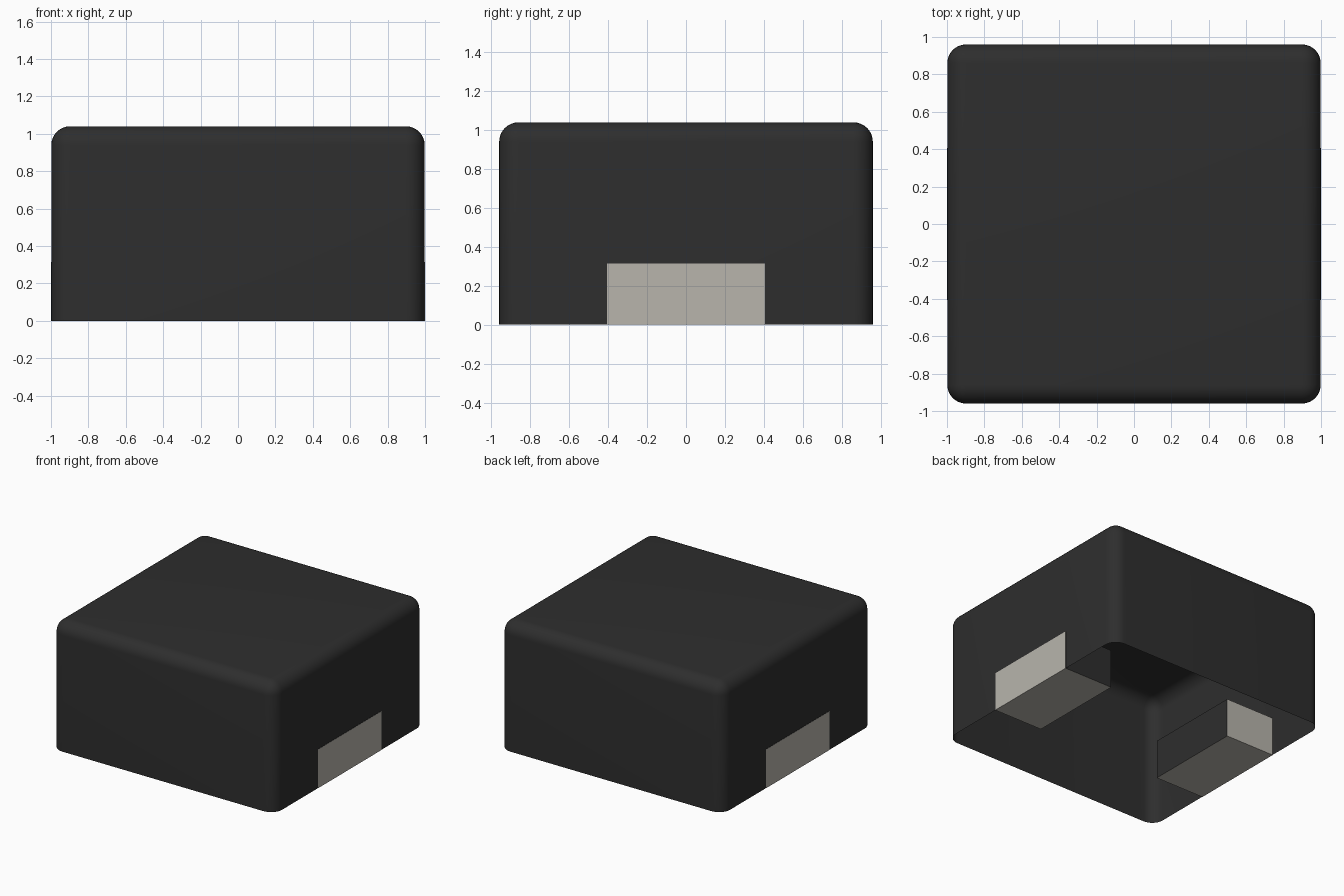
import bpy
import bmesh
from mathutils import Matrix, Vector

default = bpy.data.objects.get("Cube")
if default:
    bpy.data.objects.remove(default, do_unlink=True)

HALF_X, HALF_Y, HEIGHT, RADIUS = 0.998, 0.96, 1.04, 0.1
PAD_DEPTH, PAD_WIDTH, PAD_HEIGHT = 0.44, 0.81, 0.315


def make_material(name, rgb, roughness):
    mat = bpy.data.materials.new(name)
    mat.use_nodes = True
    mat.diffuse_color = (*rgb, 1)
    shader = mat.node_tree.nodes["Principled BSDF"]
    shader.inputs["Base Color"].default_value = (*rgb, 1)
    shader.inputs["Roughness"].default_value = roughness
    return mat


dark = make_material("dark_grey_casing", (0.027, 0.027, 0.027), 0.6)
metal = make_material("pale_metal", (0.48, 0.46, 0.415), 0.5)


def box(bm, size, centre):
    matrix = Matrix.Translation(centre) @ Matrix.Diagonal((*size, 1))
    bmesh.ops.create_cube(bm, size=1, matrix=matrix)
    bm.normal_update()


def finish(bm, name, materials):
    mesh = bpy.data.meshes.new(name)
    bm.to_mesh(mesh)
    bm.free()
    for mat in materials:
        mesh.materials.append(mat)
    obj = bpy.data.objects.new(name, mesh)
    bpy.context.collection.objects.link(obj)
    return obj


# Casing: thin rounded shell, open underneath
bm = bmesh.new()
box(bm, (2 * HALF_X, 2 * HALF_Y, HEIGHT), (0, 0, HEIGHT / 2))
bottom = [f for f in bm.faces if f.normal.z < -0.5]
bmesh.ops.delete(bm, geom=bottom, context='FACES')
edges = [e for e in bm.edges if not e.is_boundary]
bmesh.ops.bevel(bm, geom=edges, offset=RADIUS, segments=8,
                profile=0.5, affect='EDGES')
casing = finish(bm, "casing", [dark])
bpy.context.view_layer.objects.active = casing
casing.select_set(True)
bpy.ops.object.shade_smooth_by_angle()
casing.select_set(False)

# Terminal pads: metal outside, underneath and on one end, dark elsewhere
for name, side in (("left_terminal_pad", 1), ("right_terminal_pad", -1)):
    bm = bmesh.new()
    box(bm, (PAD_DEPTH, PAD_WIDTH, PAD_HEIGHT),
        (side * (1 - PAD_DEPTH / 2), 0, PAD_HEIGHT / 2))
    metal_sides = (Vector((side, 0, 0)), Vector((0, -side, 0)), Vector((0, 0, -1)))
    for face in bm.faces:
        if any(face.normal.dot(d) > 0.9 for d in metal_sides):
            face.material_index = 1
    finish(bm, name, [dark, metal])
